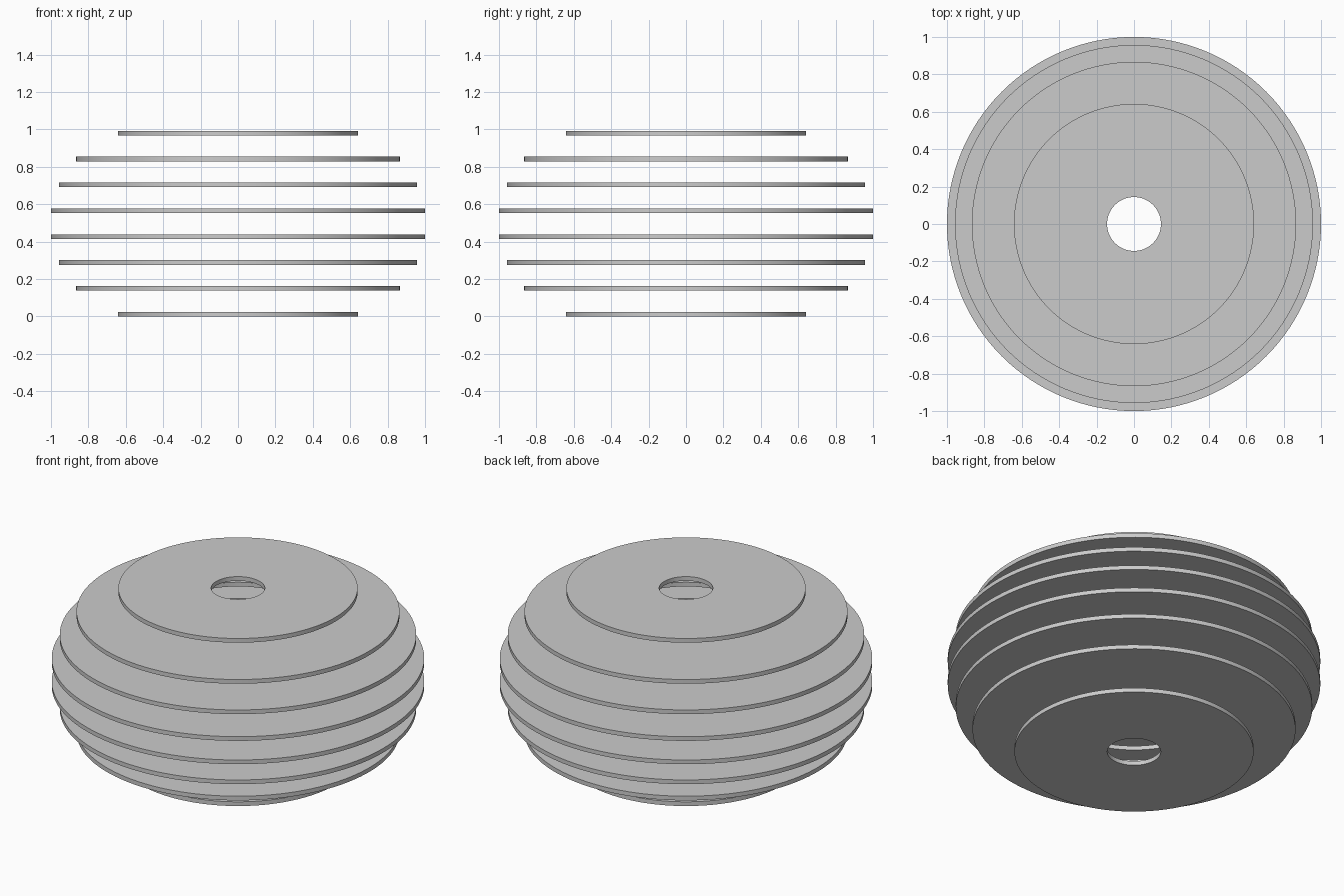
import bpy, bmesh, math

cube = bpy.data.objects.get("Cube")
if cube:
    bpy.data.objects.remove(cube, do_unlink=True)

SEGMENTS = 128
THICKNESS = 0.025
PITCH = 0.1382          # vertical distance between rings
BAND = 0.498            # radial width of every ring
RADII = [0.642, 0.867, 0.957, 1.0]   # outer radii, bottom to middle

grey = bpy.data.materials.new("light grey")
grey.use_nodes = True
colour = (0.6, 0.6, 0.6, 1.0)
grey.diffuse_color = colour
grey.node_tree.nodes["Principled BSDF"].inputs["Base Color"].default_value = colour


def flat_ring(name, outer, z):
    """Revolve a rectangular section into a flat ring resting on height z."""
    inner = outer - BAND
    bm = bmesh.new()
    section = [(inner, z), (outer, z), (outer, z + THICKNESS), (inner, z + THICKNESS)]
    verts = [bm.verts.new((r, 0, h)) for r, h in section]
    edges = [bm.edges.new((verts[i], verts[(i + 1) % 4])) for i in range(4)]
    bmesh.ops.spin(bm, geom=verts + edges, cent=(0, 0, 0), axis=(0, 0, 1),
                   angle=2 * math.pi, steps=SEGMENTS)
    bmesh.ops.remove_doubles(bm, verts=bm.verts, dist=1e-5)
    bmesh.ops.recalc_face_normals(bm, faces=bm.faces)
    mesh = bpy.data.meshes.new(name)
    bm.to_mesh(mesh)
    bm.free()
    mesh.materials.append(grey)
    obj = bpy.data.objects.new(name, mesh)
    bpy.context.collection.objects.link(obj)
    return obj


# Stack of rings, widening to the middle and narrowing again
rings = [flat_ring(f"ring_{i + 1}", radius, i * PITCH)
         for i, radius in enumerate(RADII + RADII[::-1])]

# Round walls smooth, rims sharp
bpy.ops.object.select_all(action='DESELECT')
for ring in rings:
    ring.select_set(True)
bpy.context.view_layer.objects.active = rings[0]
bpy.ops.object.shade_smooth_by_angle(angle=math.radians(30))
